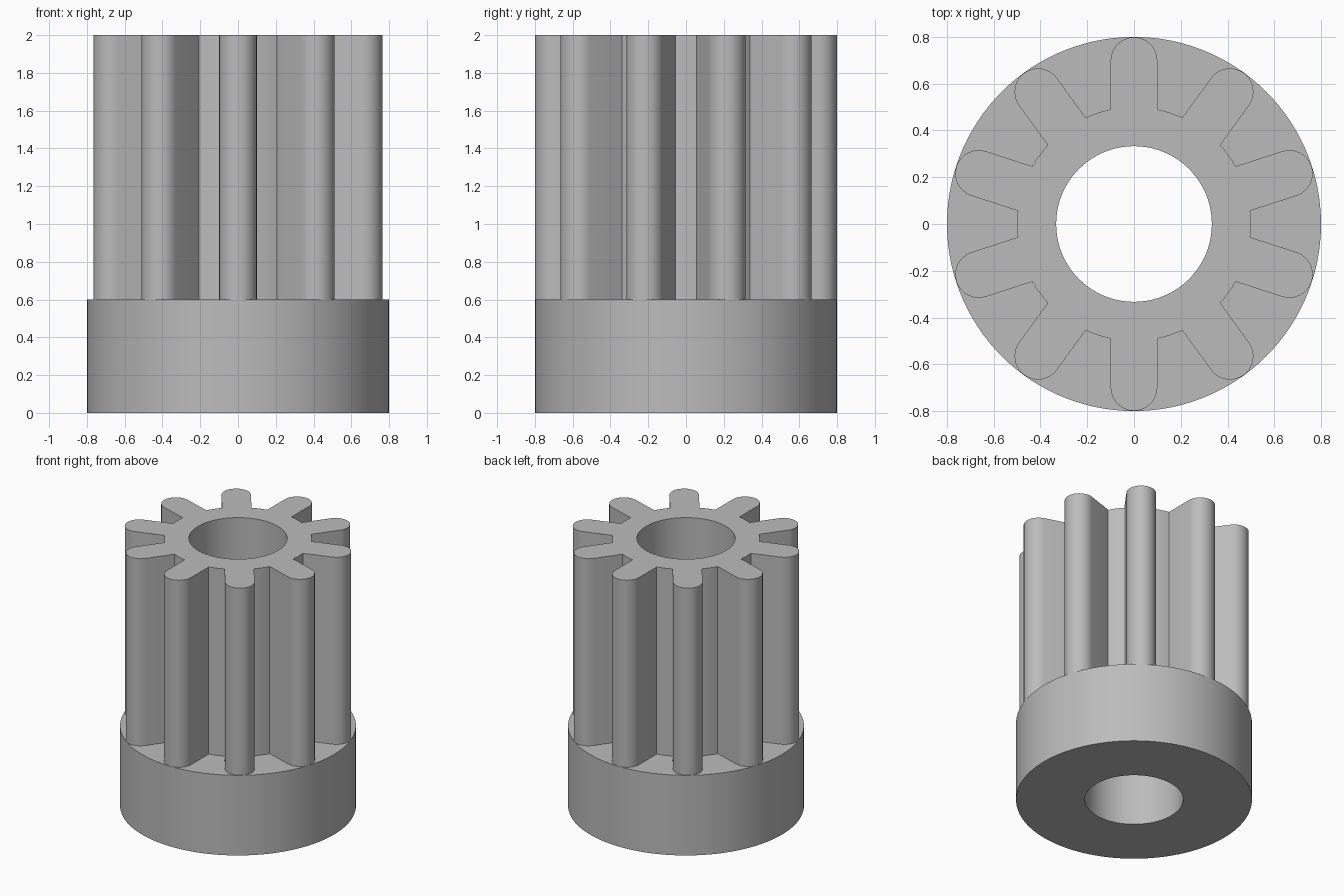
import bpy, bmesh
from math import sin, cos, asin, pi, radians

cube = bpy.data.objects.get("Cube")
if cube:
    bpy.data.objects.remove(cube, do_unlink=True)

TEETH = 10
OUTER, ROOT, BORE = 0.8, 0.5, 0.333
TIP = 0.1                      # tooth half width and tip rounding
COLLAR_Z, TOP_Z = 0.6, 2.0
TIP_CENTRE = OUTER - TIP - 0.001
PITCH = 2 * pi / TEETH


def circle(radius, count):
    return [(radius * cos(pi / 2 + 2 * pi * i / count),
             radius * sin(pi / 2 + 2 * pi * i / count)) for i in range(count)]


def gear_outline(tip_steps=16, root_steps=4):
    """Straight-sided teeth with round tips, joined by root arcs."""
    half = asin(TIP / ROOT)
    points = []
    for k in range(TEETH):
        a = pi / 2 + k * PITCH
        for i in range(tip_steps + 1):
            t = -pi / 2 + pi * i / tip_steps
            u, v = TIP_CENTRE + TIP * cos(t), TIP * sin(t)
            points.append((u * cos(a) - v * sin(a), u * sin(a) + v * cos(a)))
        for i in range(root_steps + 1):
            t = a + half + (PITCH - 2 * half) * i / root_steps
            points.append((ROOT * cos(t), ROOT * sin(t)))
    return points


bm = bmesh.new()


def ring(points, z):
    return [bm.verts.new((x, y, z)) for x, y in points]


def wall(lower, upper):
    for i in range(len(lower)):
        j = (i + 1) % len(lower)
        bm.faces.new((lower[i], lower[j], upper[j], upper[i]))


def flat_fill(*loops):
    edges = [bm.edges.get((r[i - 1], r[i])) for r in loops for i in range(len(r))]
    bmesh.ops.triangle_fill(bm, edges=edges, use_beauty=True)


# Collar, toothed section and bore as one closed solid
collar_low = ring(circle(OUTER, 120), 0)
collar_high = ring(circle(OUTER, 120), COLLAR_Z)
gear_low = ring(gear_outline(), COLLAR_Z)
gear_high = ring(gear_outline(), TOP_Z)
bore_low = ring(circle(BORE, 80), 0)
bore_high = ring(circle(BORE, 80), TOP_Z)
wall(collar_low, collar_high)
wall(gear_low, gear_high)
wall(bore_high, bore_low)
flat_fill(collar_low, bore_low)
flat_fill(collar_high, gear_low)
flat_fill(gear_high, bore_high)
bmesh.ops.recalc_face_normals(bm, faces=bm.faces)

mesh = bpy.data.meshes.new("pinion_gear")
bm.to_mesh(mesh)
bm.free()
gear = bpy.data.objects.new("pinion_gear", mesh)
bpy.context.collection.objects.link(gear)

# Plain grey metal
grey = bpy.data.materials.new("grey")
grey.use_nodes = True
colour = (0.5, 0.5, 0.5, 1)
grey.diffuse_color = colour
grey.node_tree.nodes["Principled BSDF"].inputs["Base Color"].default_value = colour
mesh.materials.append(grey)

bpy.ops.object.select_all(action="DESELECT")
gear.select_set(True)
bpy.context.view_layer.objects.active = gear
bpy.ops.object.shade_smooth_by_angle(angle=radians(30))
